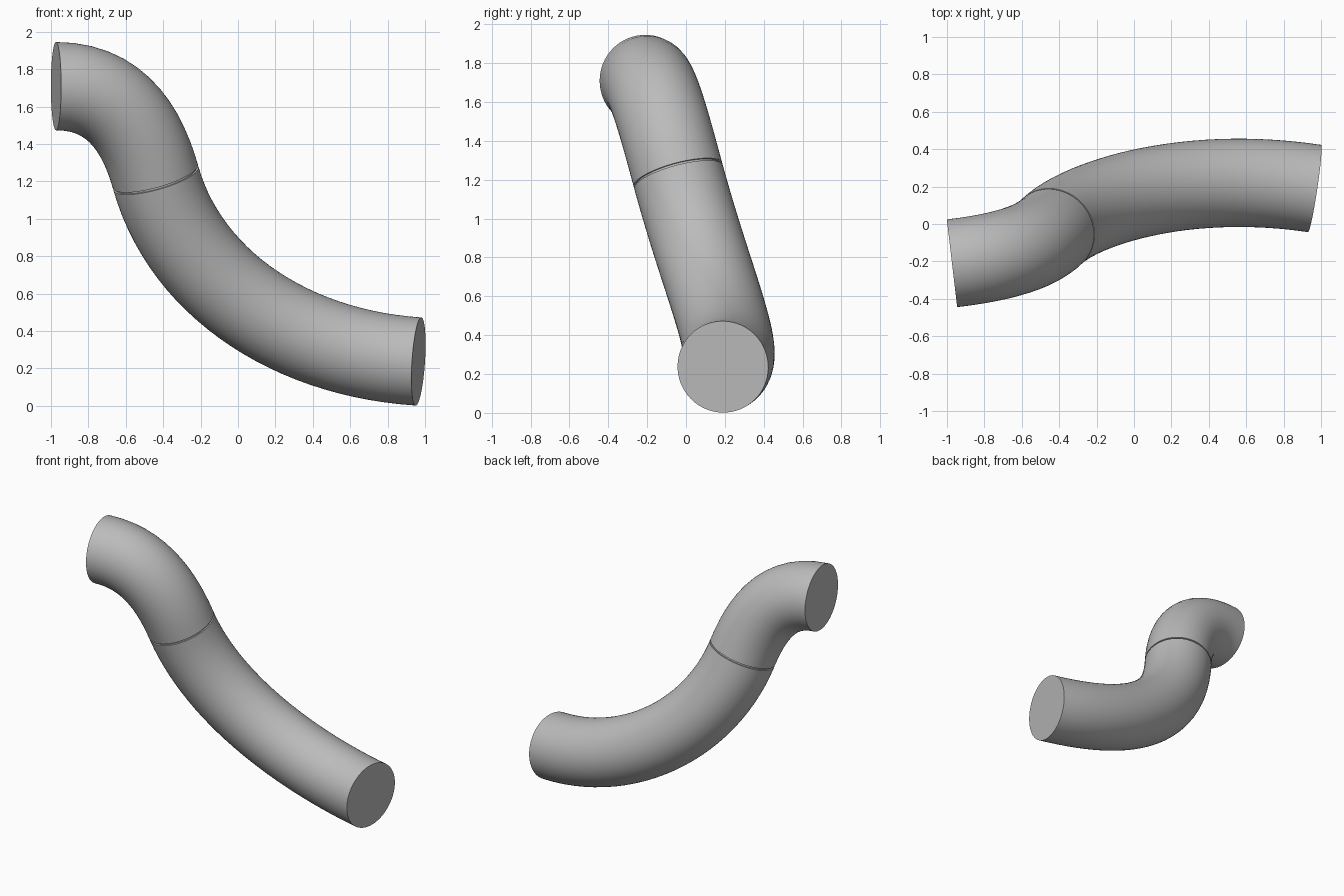
import bpy, bmesh, math
from mathutils import Vector
from mathutils.geometry import interpolate_bezier

cube = bpy.data.objects.get("Cube")
if cube:
    bpy.data.objects.remove(cube, do_unlink=True)

RADIUS = 0.236
SIDES = 64

grey = bpy.data.materials.new("plain grey")
grey.use_nodes = True
colour = (0.5, 0.5, 0.5, 1)
grey.diffuse_color = colour
grey.node_tree.nodes["Principled BSDF"].inputs["Base Color"].default_value = colour


def pipe(name, start, start_dir, end, end_dir, reach_a, reach_b, steps, seam_at_start):
    """Sweep a capped round section along one bezier, with a fine step at the seam."""
    start_dir, end_dir = start_dir.normalized(), end_dir.normalized()
    path = interpolate_bezier(start, start + start_dir * reach_a,
                              end - end_dir * reach_b, end, steps)
    dirs = [start_dir]
    dirs += [(path[i + 1] - path[i - 1]).normalized() for i in range(1, steps - 1)]
    dirs.append(end_dir)
    stations = [(p, d, RADIUS) for p, d in zip(path, dirs)]

    # Narrow lip that leaves a thin groove between the two sections
    if seam_at_start:
        lip = (start + start_dir * 0.006, start_dir)
        stations[0:1] = [(start, start_dir, RADIUS - 0.012),
                         (*lip, RADIUS - 0.012), (*lip, RADIUS)]
    else:
        lip = (end - end_dir * 0.006, end_dir)
        stations[-1:] = [(*lip, RADIUS), (*lip, RADIUS - 0.012),
                         (end, end_dir, RADIUS - 0.012)]

    bm = bmesh.new()
    rings = []
    side = start_dir.cross(Vector((0, 1, 0)))
    for centre, along, radius in stations:
        side = (side - along * side.dot(along)).normalized()
        other = along.cross(side)
        rings.append([bm.verts.new(centre + radius * (math.cos(a) * side + math.sin(a) * other))
                      for a in (math.tau * k / SIDES for k in range(SIDES))])
    for lower, upper in zip(rings, rings[1:]):
        for k in range(SIDES):
            n = (k + 1) % SIDES
            bm.faces.new((lower[k], lower[n], upper[n], upper[k]))
    bm.faces.new(rings[0][::-1])
    bm.faces.new(rings[-1])
    bmesh.ops.recalc_face_normals(bm, faces=bm.faces)

    mesh = bpy.data.meshes.new(name)
    bm.to_mesh(mesh)
    bm.free()
    mesh.materials.append(grey)
    obj = bpy.data.objects.new(name, mesh)
    bpy.context.collection.objects.link(obj)
    bpy.ops.object.select_all(action="DESELECT")
    obj.select_set(True)
    bpy.context.view_layer.objects.active = obj
    bpy.ops.object.shade_smooth_by_angle(angle=math.radians(35))
    return obj


seam = Vector((-0.44, -0.04, 1.22))
seam_dir = Vector((0.28, 0.27, -1))

# Short upper bend
pipe("upper_pipe", Vector((-0.973, -0.21, 1.709)), Vector((0.993, 0.117, 0)),
     seam, seam_dir, 0.32, 0.28, 14, False)

# Long lower bend
pipe("lower_pipe", seam, seam_dir, Vector((0.965, 0.19, 0.237)),
     Vector((0.985, -0.147, -0.064)), 0.6, 0.7, 28, True)
